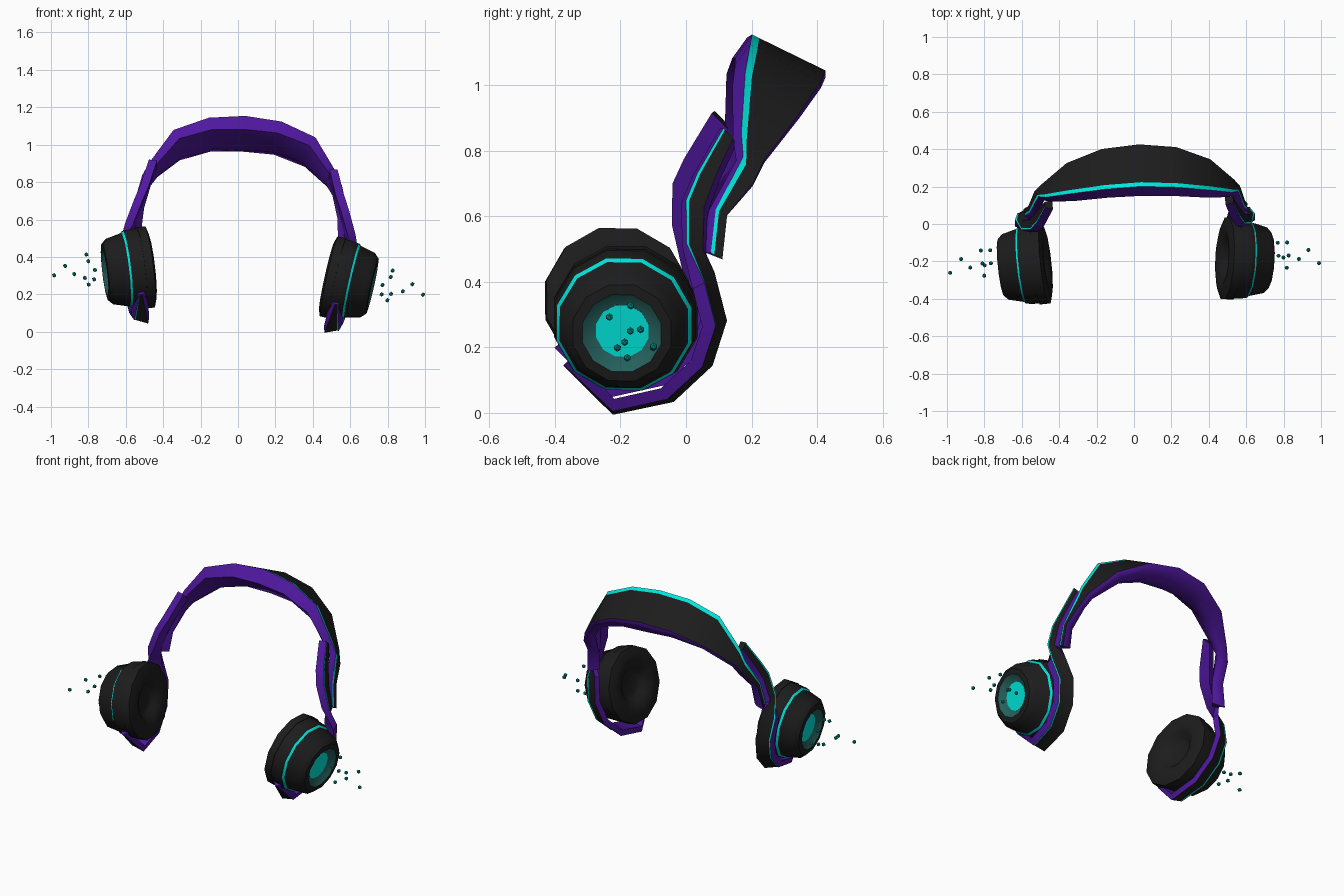
import bpy, bmesh, math
from mathutils import Matrix, Vector as V

cube = bpy.data.objects.get("Cube")
if cube:
    bpy.data.objects.remove(cube, do_unlink=True)


def material(name, color):
    mat = bpy.data.materials.new(name)
    mat.use_nodes = True
    mat.diffuse_color = (*color, 1)
    mat.node_tree.nodes["Principled BSDF"].inputs["Base Color"].default_value = (*color, 1)
    return mat


MATS = [material("soft black", (0.012, 0.012, 0.012)),
        material("violet", (0.08, 0.009, 0.35)),
        material("bright teal", (0, 0.92, 0.83)),
        material("dark teal", (0.018, 0.12, 0.11)),
        material("bead teal", (0, 0.3, 0.26))]
BLACK, VIOLET, TEAL, DARK, BEAD = range(5)

# The whole headset leans slightly to one side
PIVOT = Matrix.Translation((0, 0, 0.31))
POSE = (PIVOT @ Matrix.Rotation(math.radians(1.5), 4, 'Z')
        @ Matrix.Rotation(math.radians(3), 4, 'Y') @ PIVOT.inverted())
MIRROR = Matrix.Diagonal((-1, 1, 1, 1))
SIDES = (("left", Matrix.Identity(4)), ("right", MIRROR))


def finish(name, bm, matrix, angle=40):
    bm.transform(POSE @ matrix)
    bmesh.ops.recalc_face_normals(bm, faces=bm.faces)
    mesh = bpy.data.meshes.new(name)
    bm.to_mesh(mesh)
    bm.free()
    for mat in MATS:
        mesh.materials.append(mat)
    obj = bpy.data.objects.new(name, mesh)
    bpy.context.collection.objects.link(obj)
    bpy.ops.object.select_all(action='DESELECT')
    obj.select_set(True)
    bpy.context.view_layer.objects.active = obj
    bpy.ops.object.shade_smooth_by_angle(angle=math.radians(angle))


def loft(rings, strip_mats, caps):
    """Skin closed cross-sections; one material per strip around the section."""
    bm = bmesh.new()
    rows = [[bm.verts.new(p) for p in ring] for ring in rings]
    n = len(strip_mats)
    for a, b in zip(rows, rows[1:]):
        for i in range(n):
            j = (i + 1) % n
            bm.faces.new((a[i], a[j], b[j], b[i])).material_index = strip_mats[i]
    for row, mat in zip((rows[0], rows[-1]), caps):
        bm.faces.new(row).material_index = mat
    return bm


def lathe(profile, strip_mats, sides=12):
    """Spin (axial, radius) points about local x, closing both ends."""
    rings = []
    for t, r in profile:
        angles = [math.tau * (i + 0.5) / sides for i in range(sides)]
        rings.append([(t, r * math.cos(a), r * math.sin(a)) for a in angles])
    bm = loft(rings, [BLACK] * sides, (strip_mats[0], strip_mats[-1]))
    bm.faces.ensure_lookup_table()
    for k, mat in enumerate(strip_mats):
        for face in bm.faces[k * sides:(k + 1) * sides]:
            face.material_index = mat
    return bm


# Headband: front edge, back edge, cushion depth, from the crown to the tip
BAND = [((0, .2, 1.155), (0, .425, 1.045), .145),
        ((.195, .19, 1.135), (.2, .405, 1.02), .13),
        ((.38, .17, 1.06), (.385, .335, .935), .11),
        ((.50, .155, .88), (.515, .225, .8), .07),
        ((.535, .16, .81), (.55, .19, .73), .06),
        ((.575, .075, .65), (.58, .11, .635), .06),
        ((.595, .06, .52), (.6, .095, .5), .07)]


def band_ring(front, back, depth):
    f, b = V(front), V(back)
    inward = V((-f.x, 0, 0.55 - f.z)).normalized()
    bulge = V((0, -0.35 * depth, 0))
    edge = f + (b - f) * min(0.3, 0.025 / (b - f).length)
    return [f, edge, b, b + inward * 0.02,
            f.lerp(b, 0.75) + inward * depth * 0.75,
            f.lerp(b, 0.35) + inward * depth,
            f + inward * depth * 0.5 + bulge]


half = [band_ring(*s) for s in BAND]
other = [[MIRROR @ p for p in ring] for ring in half[:0:-1]]
finish("headband", loft(other + half, [TEAL, BLACK] + [VIOLET] * 5, (VIOLET, VIOLET)),
       Matrix.Identity(4), 55)

# Ear cup frame: local x points outward, slightly down and forward
axis = V((0.98, -0.08, -0.167)).normalized()
up = axis.cross(V((0, 1, 0))).normalized()
fore = up.cross(axis)
CUP = Matrix((axis, fore, up)).transposed().to_4x4()
CUP.translation = (0.605, -0.205, 0.3)

SHELL = [(-.085, .222), (-.03, .218), (-.006, .213), (.004, .203), (.085, .182),
         (.112, .155), (.115, .124), (.085, .084)]
SHELL_MATS = [BLACK, BLACK, TEAL, BLACK, BLACK, BLACK, DARK]
PAD = [(-.09, .06), (-.098, .085), (-.122, .108), (-.138, .145), (-.138, .185),
       (-.125, .226), (-.08, .226)]

# Arm and yoke: one strip from the band, twisting round the back of the cup
ARM = [((.505, .1, .895), (.505, .13, .865)),
       ((.545, .02, .76), (.545, .075, .75)),
       ((.575, -.015, .68), (.575, .04, .66)),
       ((.617, -.015, .55), (.61, .035, .53))]
YOKE = [(29, .31, 1), (0, .31, 1), (-28, .302, 1), (-60, .297, 1),
        (-97, .302, .9), (-143, .235, .15)]


def strip_ring(f, edge, b, inward, depth, splay):
    side = (f - b).normalized() * splay
    return [f, edge, b, b + inward * depth - side, f + inward * depth + side]


def arm_ring(front, back):
    f, b = V(front), V(back)
    return strip_ring(f, f.lerp(b, 0.16), b, V((-0.95, 0, -0.3)), 0.045, 0.014)


def yoke_ring(degrees, radius, scale):
    a = math.radians(degrees)
    radial = V((0, math.cos(a), math.sin(a)))
    f = V((-0.045 + 0.04 * scale, 0, 0)) + radial * (radius - 0.03 * scale)
    b = V((-0.045 - 0.04 * scale, 0, 0)) + radial * radius
    edge = f - V((0.009 * scale, 0, 0))
    ring = strip_ring(f, edge, b, -radial, 0.038, 0.008 + 0.03 * (1 - scale))
    return [CUP @ p for p in ring]


strip = [arm_ring(*s) for s in ARM] + [yoke_ring(*s) for s in YOKE]
STRIP_MATS = [TEAL, BLACK, VIOLET, VIOLET, VIOLET]

# Floating beads beyond each cup
BEADS = [(.82, -.19, .37), (.81, -.255, .335), (.93, -.163, .303),
         (.88, -.21, .262), (.77, -.19, .29), (.988, -.235, .25),
         (.77, -.12, .24), (.82, -.12, .245), (.8, -.2, .21)]

for side, matrix in SIDES:
    finish(side + "_ear_shell", lathe(SHELL, SHELL_MATS), matrix @ CUP)
    # Bright disc at the bottom of the recess
    disc = lathe([(.083, .083), (.0865, .083)], [TEAL])
    finish(side + "_glow_disc", disc, matrix @ CUP)
    finish(side + "_ear_pad", lathe(PAD, [BLACK] * (len(PAD) - 1)), matrix @ CUP, 50)
    finish(side + "_arm_and_yoke", loft(strip, STRIP_MATS, (BLACK, VIOLET)), matrix)
    beads = bmesh.new()
    for p in BEADS:
        bmesh.ops.create_icosphere(beads, subdivisions=1, radius=0.012,
                                   matrix=Matrix.Translation(p))
    for face in beads.faces:
        face.material_index = BEAD
    finish(side + "_beads", beads, matrix, 20)
